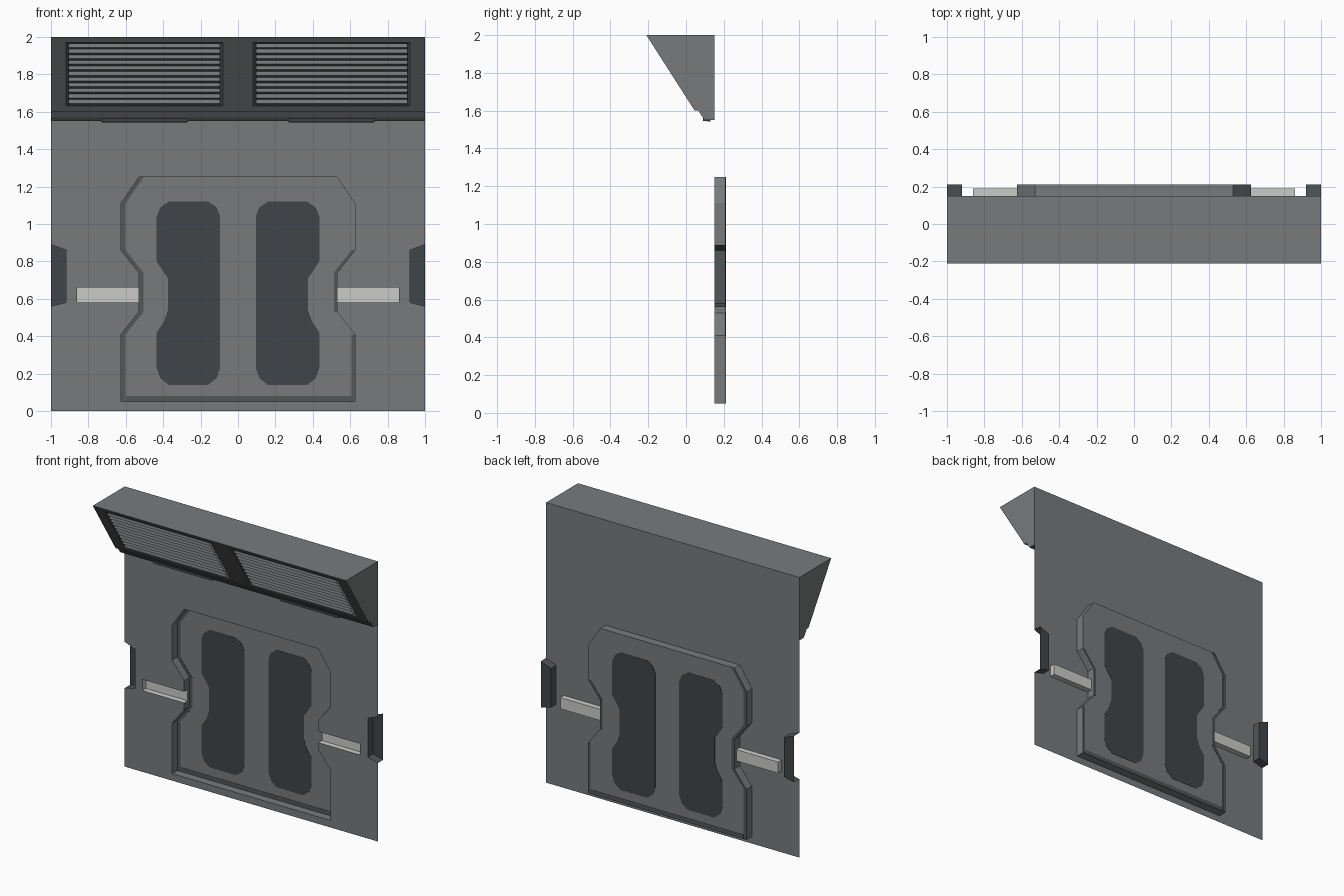
import bpy, bmesh

if "Cube" in bpy.data.objects:
    bpy.data.objects.remove(bpy.data.objects["Cube"])

WALL, BACK = 0.15, 0.21          # wall sheet and recess floor depths


def material(name, rgb):
    m = bpy.data.materials.new(name)
    m.diffuse_color = (*rgb, 1)
    m.use_nodes = True
    m.node_tree.nodes["Principled BSDF"].inputs["Base Color"].default_value = m.diffuse_color
    return m


grey = material("wall grey", (0.185, 0.195, 0.20))
hood_grey = material("hood grey", (0.13, 0.135, 0.14))
dark = material("dark slate", (0.052, 0.060, 0.066))
shadow = material("trim dark grey", (0.085, 0.092, 0.097))
light = material("light strip", (0.60, 0.60, 0.59))


def build(name, faces, mat, mirror=True):
    """Make one object from polygons, optionally mirrored over x = 0."""
    bm = bmesh.new()
    for f in faces:
        bm.faces.new([bm.verts.new(p) for p in f])
        if mirror:
            bm.faces.new([bm.verts.new((-p[0], p[1], p[2])) for p in reversed(f)])
    bmesh.ops.remove_doubles(bm, verts=bm.verts, dist=1e-5)
    me = bpy.data.meshes.new(name)
    bm.to_mesh(me)
    bm.free()
    me.materials.append(mat)
    ob = bpy.data.objects.new(name, me)
    bpy.context.collection.objects.link(ob)
    return ob


def flat(pts, y):
    return [(x, y, z) for x, z in pts]


def walls(pts, y0, y1):
    """Side walls along an open x/z path."""
    return [[(a[0], y0, a[1]), (a[0], y1, a[1]), (b[0], y1, b[1]), (b[0], y0, b[1])]
            for a, b in zip(pts, pts[1:])]


def plate(name, pts, y, mat, mirror=True, t=0.002):
    """Thin painted plate visible from both sides of a sheet."""
    loop = pts + pts[:1]
    build(name, [flat(pts, y - t), flat(pts[::-1], y + t)] + walls(loop, y - t, y + t),
          mat, mirror)


# Half outlines, seen from the front
slot = [(1, .56), (.92, .58), (.92, .86), (1, .89)]
upper = [(0, 1.25), (.53, 1.25), (.625, 1.11), (.625, .86), (.53, .74)]
lower = [(.53, .53), (.625, .41), (.625, .05), (0, .05)]
bar = [(.53, .66), (.86, .66), (.86, .58), (.53, .58)]

# Wall sheet with openings
build("wall_panel", [flat([(0, 0), (1, 0)] + slot + [(1, 2), (0, 2)]
                          + upper + bar + lower, WALL)], grey)

# Door recess
door = upper + lower
build("door_recess", [flat(door[::-1], BACK)] + walls(upper + bar[:1], WALL, BACK)
      + walls(bar[3:] + lower, WALL, BACK)
      + walls([bar[0], bar[3]], .19, BACK), grey)

# Dark inset pads on the door
pad = [(.16, .14), (.37, .14), (.415, .175), (.435, .23), (.435, .42), (.395, .48),
       (.375, .54), (.375, .71), (.435, .80), (.435, 1.04), (.415, 1.09), (.37, 1.12),
       (.16, 1.12), (.115, 1.09), (.095, 1.04), (.095, .23), (.115, .175)]
plate("door_pad", pad, BACK, dark)


# Painted dark edging on the door floor
def edging(name, path, dx):
    for i, (a, b) in enumerate(zip(path, path[1:])):
        plate(f"{name}_{i}", [a, b, (b[0] + dx, b[1]), (a[0] + dx, a[1])],
              BACK, shadow, False)


edging("left_edging", [(-x, z) for x, z in door[1:-1]], .024)
edging("right_upper_edging", [(.625, .86), (.53, .74), (.53, .53)], -.018)
edging("right_lower_edging", [(.625, .41), (.625, .05)], -.018)
plate("bottom_edging", [(-.6, .05), (.607, .05), (.607, .08), (-.6, .08)], BACK, shadow, False)

# Light strips beside the door
build("light_strip", [flat(bar[::-1], .19)] + walls(bar, WALL, .19), light)

# Dark side slots, open at the outer edge
build("side_slot_floor", [flat(slot[::-1], BACK)], dark)
build("side_slot_walls", walls(slot, WALL, BACK), shadow)

# Overhanging hood: ends, top and lower lip
SLOPE = 0.64


def on_slope(x, z, off=0.0):
    """Point on the sloped hood face, pushed inward by off."""
    return (x, -.21 + (2 - z) * SLOPE + off * .84, z + off * .54)


lip = [(.046, 1.6), (.065, 1.6), (.085, 1.57), (.10, 1.55), (.15, 1.55)]
build("hood_ends", [[(1, y, z) for y, z in [(-.21, 2)] + lip + [(.15, 2)]]], grey)
build("hood_top", [[(-1, -.21, 2), (1, -.21, 2), (1, WALL, 2), (-1, WALL, 2)]], grey, False)


def span(a, b, x0, x1):
    return [(x0, *a), (x0, *b), (x1, *b), (x1, *a)]


build("hood_lip", [span(a, b, -1, 1) for a, b in zip(lip[:3], lip[1:3])], hood_grey, False)
build("hood_underside", [span(a, b, -1, 1) for a, b in zip(lip[2:], lip[3:])], shadow, False)

# Sloped frame around the two grilles
xs, zs = [0, .08, .92, 1], [1.6, 1.63, 1.97, 2]
frame = []
for i in range(3):
    for j in range(3):
        if (i, j) != (1, 1):
            frame.append([on_slope(xs[i], zs[j]), on_slope(xs[i + 1], zs[j]),
                          on_slope(xs[i + 1], zs[j + 1]), on_slope(xs[i], zs[j + 1])])
build("hood_frame", frame, hood_grey)

# Grille pocket walls, leaning inward
rim = [(.08, 1.63), (.92, 1.63), (.92, 1.97), (.08, 1.97), (.08, 1.63)]
inner = [(.095, 1.63), (.905, 1.63), (.905, 1.955), (.095, 1.955), (.095, 1.63)]
build("grille_pocket", [[on_slope(*rim[k]), on_slope(*rim[k + 1]),
                         on_slope(*inner[k + 1], .02), on_slope(*inner[k], .02)]
                        for k in range(4)], shadow)

# Grille slats: saw-tooth sheet of upright faces and undercuts
N, TOP, BOT = 11, 1.96, 1.63
step = (TOP - BOT) / N
slats, gaps = [], []
for k in range(N):
    z0 = TOP - k * step
    p, q = on_slope(0, z0, .008)[1:], on_slope(0, z0 - step, .008)[1:]
    tip = (p[0] - .004, p[1] - step * .65)
    slats.append(span(p, tip, .095, .905))
    gaps.append(span(tip, q, .095, .905))
build("grille_slats", slats, grey)
build("grille_gaps", gaps, hood_grey)

# Lamp bars under the hood
lamp = [(.09, 1.572), (.09, 1.545), (.13, 1.543), (.13, 1.56)]
build("hood_lamp", [span(lamp[k], lamp[(k + 1) % 4], .27, .73) for k in range(4)]
      + [[(x, *p) for p in lamp] for x in (.27, .73)], dark)
